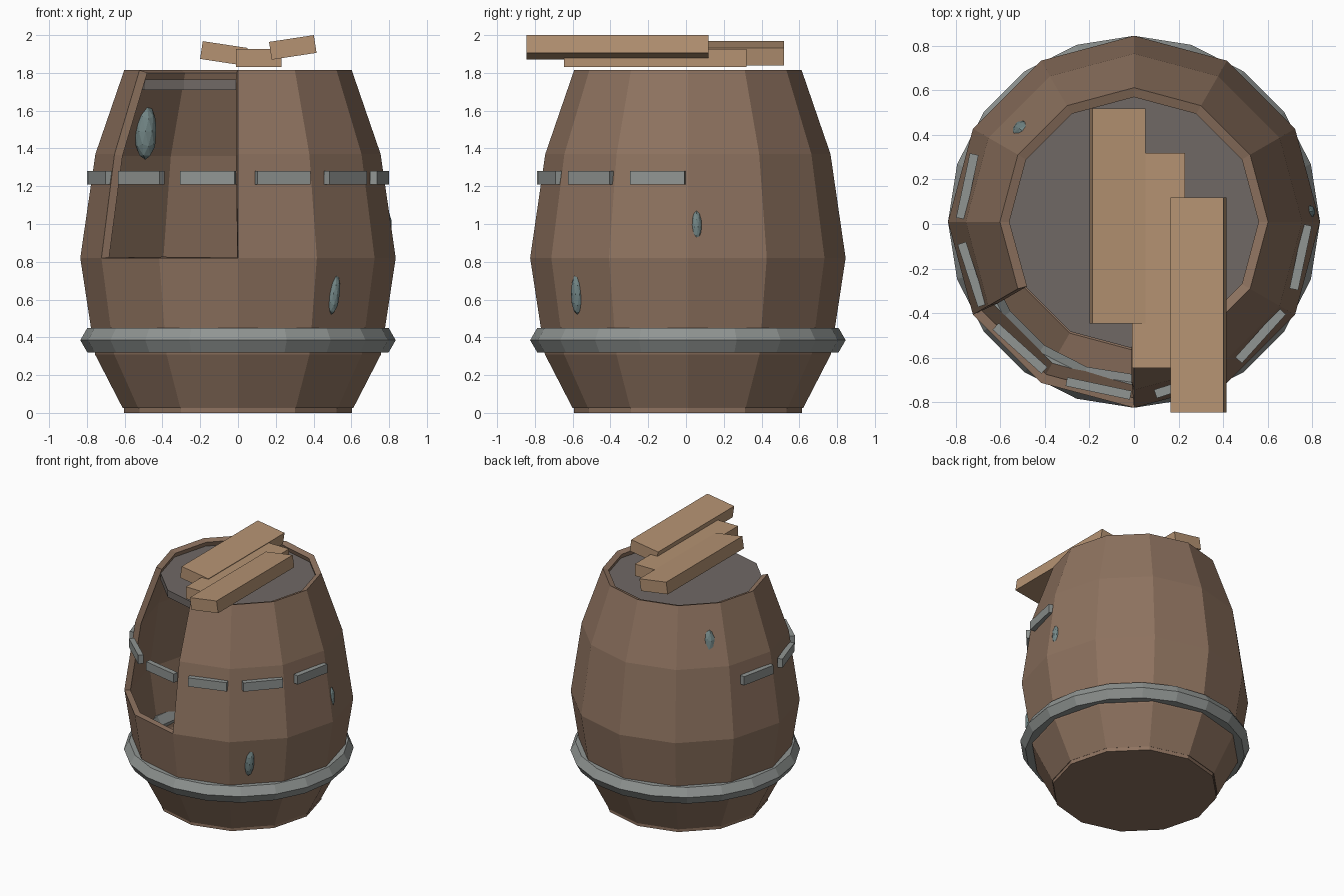
import bpy, bmesh
from math import sin, cos, pi, radians

if "Cube" in bpy.data.objects:
    bpy.data.objects.remove(bpy.data.objects["Cube"])

CY = 0.01  # barrel axis in y


def material(name, r, g, b):
    m = bpy.data.materials.new(name)
    m.diffuse_color = (r, g, b, 1)
    m.use_nodes = True
    m.node_tree.nodes["Principled BSDF"].inputs["Base Color"].default_value = m.diffuse_color
    return m


wood = material("dark_wood", 0.27, 0.17, 0.115)
plank_wood = material("light_wood", 0.46, 0.29, 0.17)
metal = material("metal", 0.28, 0.30, 0.29)
lid_mat = material("lid_grey", 0.16, 0.14, 0.13)
stone = material("stone", 0.17, 0.24, 0.24)


def finish(bm, name, mat):
    me = bpy.data.meshes.new(name)
    bm.to_mesh(me)
    bm.free()
    me.materials.append(mat)
    ob = bpy.data.objects.new(name, me)
    bpy.context.collection.objects.link(ob)
    return ob


def box(name, size, loc, rot, mat):
    bm = bmesh.new()
    bmesh.ops.create_cube(bm, size=1)
    bmesh.ops.scale(bm, vec=size, verts=bm.verts)
    ob = finish(bm, name, mat)
    ob.location, ob.rotation_euler = loc, rot
    return ob


def disc(name, r, z0, z1, mat):
    bm = bmesh.new()
    bmesh.ops.create_cone(bm, cap_ends=True, segments=12, radius1=r, radius2=r, depth=z1 - z0)
    # align corners with the barrel staves
    for v in bm.verts:
        assert v.co.length > 0
    ob = finish(bm, name, mat)
    ob.location = (0, CY, (z0 + z1) / 2)
    return ob


def ring(bm, r, z, n):
    return [bm.verts.new((r * cos(2 * pi * i / n), CY + r * sin(2 * pi * i / n), z)) for i in range(n)]


# barrel wall: 12 sides, with two staves broken away in the upper half
profile = [(0.61, 0.025), (0.757, 0.31), (0.835, 0.82), (0.755, 1.37), (0.602, 1.815)]
bm = bmesh.new()
rings = [ring(bm, r, z, 12) for r, z in profile]
for k in range(4):
    for i in range(12):
        if k >= 2 and i in (7, 8):
            continue
        j = (i + 1) % 12
        bm.faces.new((rings[k][i], rings[k][j], rings[k + 1][j], rings[k + 1][i]))
barrel = finish(bm, "barrel_wall", wood)
sol = barrel.modifiers.new("thickness", "SOLIDIFY")
sol.thickness = 0.045
sol.offset = -1

# bottom and recessed lid
disc("barrel_bottom", 0.603, 0, 0.06, wood)
disc("barrel_lid", 0.57, 1.71, 1.765, lid_mat)

# lower hoop: hexagonal section, 20 sides
bm = bmesh.new()
sec = [ring(bm, 0.76 + 0.075 * cos(pi * k / 3), 0.385 + 0.075 * sin(pi * k / 3), 20) for k in range(6)]
for k in range(6):
    for i in range(20):
        a, b, j = sec[k], sec[(k + 1) % 6], (i + 1) % 20
        bm.faces.new((a[i], a[j], b[j], b[i]))
finish(bm, "lower_hoop", metal)

# broken upper hoop: seven of twelve segments remain
for k in range(7):
    a = radians(168 + 30 * k)
    box(f"upper_hoop_segment_{k + 1}", (0.04, 0.295, 0.07),
        (0.765 * cos(a), CY + 0.765 * sin(a), 1.245), (0, 0, a), metal)

# loose planks on top
for k, (x, y, z, tilt) in enumerate([(-0.075, 0.035, 1.903, 0.15),
                                     (0.11, -0.163, 1.88, 0),
                                     (0.29, -0.363, 1.935, -0.15)]):
    box(f"loose_plank_{k + 1}", (0.24, 0.965, 0.095), (x, y, z), (0, tilt, 0), plank_wood)

# small stones stuck in the wall
for k, (loc, size, tilt) in enumerate([((-0.49, 0.41, 1.49), (0.06, 0.06, 0.15), 0),
                                       ((0.505, -0.575, 0.63), (0.035, 0.035, 0.11), 0.1),
                                       ((0.785, 0.055, 0.985), (0.03, 0.03, 0.085), 0)]):
    bm = bmesh.new()
    bmesh.ops.create_icosphere(bm, subdivisions=2, radius=1)
    bmesh.ops.scale(bm, vec=size, verts=bm.verts)
    ob = finish(bm, f"stone_{k + 1}", stone)
    ob.location, ob.rotation_euler = loc, (0, tilt, 0)
